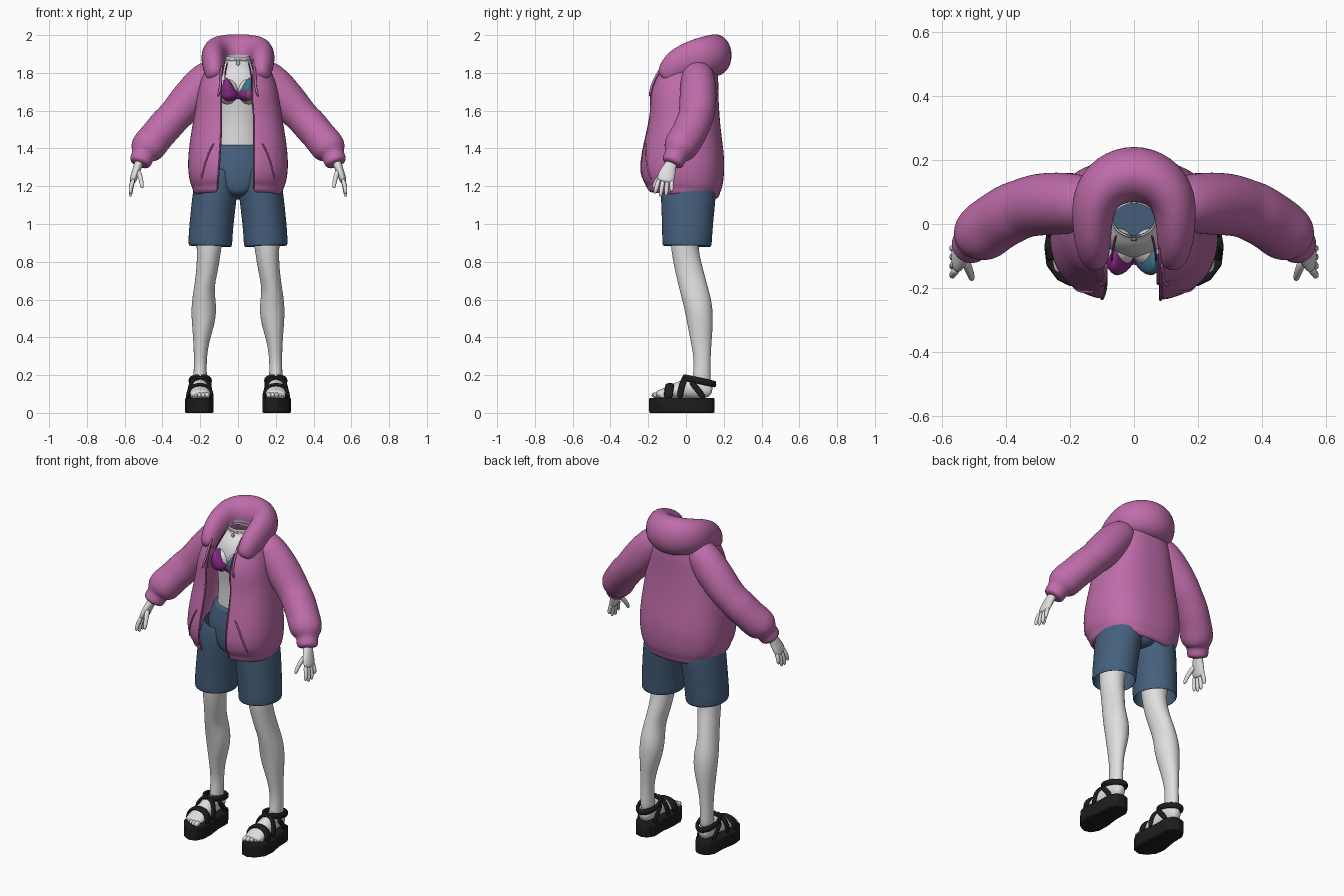
import bpy, bmesh, math
from mathutils import Vector

if "Cube" in bpy.data.objects:
    bpy.data.objects.remove(bpy.data.objects["Cube"])


def material(name, r, g, b):
    m = bpy.data.materials.new(name)
    m.use_nodes = True
    m.diffuse_color = (r, g, b, 1)
    bsdf = next(n for n in m.node_tree.nodes if n.type == 'BSDF_PRINCIPLED')
    bsdf.inputs["Base Color"].default_value = (r, g, b, 1)
    bsdf.inputs["Roughness"].default_value = 0.8
    return m


PINK = material("pink cloth", .52, .15, .40)
DARK = material("dark pink trim", .38, .09, .28)
SKIN = material("pale skin", .74, .74, .74)
BLUE = material("blue denim", .06, .115, .2)
BLACK = material("black rubber", .012, .012, .012)
PURPLE = material("purple swimwear", .26, .025, .25)
TEAL = material("teal patch", .05, .18, .26)
GREY = material("grey metal", .5, .5, .5)
X, Y, Z = Vector((1, 0, 0)), Vector((0, 1, 0)), Vector((0, 0, 1))


def finish(name, bm, mats, mirror=False, thick=0, sub=2):
    """Turn a bmesh into a smooth object with the usual modifiers."""
    bmesh.ops.recalc_face_normals(bm, faces=bm.faces)
    mesh = bpy.data.meshes.new(name)
    bm.to_mesh(mesh)
    bm.free()
    for m in mats:
        mesh.materials.append(m)
    for p in mesh.polygons:
        p.use_smooth = True
    ob = bpy.data.objects.new(name, mesh)
    bpy.context.collection.objects.link(ob)
    if mirror:
        ob.modifiers.new("Mirror", 'MIRROR').use_mirror_merge = False
    if thick:
        s = ob.modifiers.new("Solidify", 'SOLIDIFY')
        s.thickness, s.offset = thick, 0
    if sub:
        s = ob.modifiers.new("Subdivision", 'SUBSURF')
        s.levels = s.render_levels = sub
    return ob


def skin_rings(bm, rings, closed, cap):
    """Bridge rows of points with quads."""
    rows = [[bm.verts.new(p) for p in ring] for ring in rings]
    n = len(rows[0])
    for a, b in zip(rows, rows[1:]):
        for i in range(n if closed else n - 1):
            j = (i + 1) % n
            bm.faces.new((a[i], a[j], b[j], b[i]))
    if cap:
        bm.faces.new(rows[0])
        bm.faces.new(rows[-1])


def tube(name, pts, mat, ref=Y, sides=16, cap=True, **kw):
    """Sweep an ellipse: each point is x, y, z, radius along ref, radius across."""
    cs = [Vector(p[:3]) for p in pts]
    rings = []
    for i, p in enumerate(pts):
        t = (cs[min(i + 1, len(cs) - 1)] - cs[max(i - 1, 0)]).normalized()
        u = (ref - t * ref.dot(t)).normalized()
        v = t.cross(u)
        rings.append([cs[i] + u * p[3] * math.cos(k) + v * p[4] * math.sin(k)
                      for k in (math.tau * s / sides for s in range(sides))])
    bm = bmesh.new()
    skin_rings(bm, rings, True, cap)
    return finish(name, bm, [mat], **kw)


def strap(name, pts, mat, a, b, ref=Y, **kw):
    """Sweep a constant section along a path."""
    return tube(name, [(*p, a, b) for p in pts], mat, ref, sides=8, sub=1, **kw)


def column(name, rows, mat, **kw):
    """Upright form from rows of z, centre x, half width, front y, back y."""
    return tube(name, [(x, (f + b) / 2, z, (b - f) / 2, w) for z, x, w, f, b in rows], mat, **kw)


def ball(name, loc, size, mats, **kw):
    bm = bmesh.new()
    bmesh.ops.create_uvsphere(bm, u_segments=24, v_segments=16, radius=1)
    for v in bm.verts:
        v.co = Vector(loc) + Vector(c * s for c, s in zip(v.co, size))
    return finish(name, bm, mats, sub=0, **kw)


# Torso and neck, open at both ends
column("torso", [(1.34, 0, .13, -.09, .09), (1.42, 0, .125, -.092, .085), (1.52, 0, .115, -.088, .08),
                 (1.62, 0, .125, -.098, .1), (1.7, 0, .135, -.112, .11), (1.77, 0, .135, -.1, .11),
                 (1.82, 0, .105, -.065, .1), (1.85, 0, .068, -.04, .08), (1.89, 0, .065, -.036, .066)],
       SKIN, cap=False)
ball("bust", (.052, -.075, 1.7), (.058, .062, .068), [SKIN], mirror=True)

# Swimwear: triangular cups, the left one patched in teal and pink
for side, label in ((1, "left"), (-1, "right")):
    cup = ball(label + "_swim_cup", (side * .047, -.09, 1.69), (.05, .066, .045), [PURPLE, TEAL, DARK])
    for v in cup.data.vertices:
        k = max(0, (v.co.z - 1.69) / .045)
        v.co.z += .04 * k
        v.co.y -= .025 * k
        v.co.x += (side * .072 - v.co.x) * .6 * k
    for p in cup.data.polygons:
        if side > 0 and p.center.z > 1.7:
            p.material_index = 1
        elif side > 0 and p.center.x > .045:
            p.material_index = 2
strap("swim_straps", [(.07, -.12, 1.765), (.068, -.085, 1.81), (.055, -.03, 1.86)], PURPLE, .004, .004, X, mirror=True)
strap("swim_link", [(-.03, -.14, 1.668), (0, -.115, 1.665), (.03, -.14, 1.668)], PURPLE, .004, .004)

# Necklace
strap("choker", [(.069 * math.sin(k * math.pi / 8), .015 - .056 * math.cos(k * math.pi / 8), 1.868)
                 for k in range(17)], GREY, .006, .004, Z)
ball("pendant", (0, -.049, 1.85), (.01, .005, .014), [GREY])

# Shorts: closed hips and two open legs
column("shorts_hips", [(1.135, 0, .04, -.08, .1), (1.15, 0, .08, -.115, .14), (1.2, 0, .16, -.131, .158),
                       (1.3, 0, .20, -.131, .155), (1.38, 0, .165, -.118, .13), (1.42, 0, .145, -.11, .11),
                       (1.424, 0, .14, -.105, .105)], BLUE)
column("shorts_legs", [(.88, .147, .114, -.124, .134), (.95, .145, .114, -.124, .137), (1.05, .135, .114, -.127, .146),
                       (1.15, .124, .115, -.132, .157), (1.22, .112, .112, -.13, .155), (1.3, .098, .1, -.12, .14)],
       BLUE, cap=False, mirror=True, thick=.01)

# Legs
column("legs", [(1.1, .14, .085, -.09, .09), (.95, .15, .074, -.085, .075), (.86, .154, .065, -.08, .065),
                (.76, .162, .058, -.06, .09), (.66, .181, .053, -.035, .116), (.57, .18, .069, -.012, .142),
                (.48, .183, .064, .005, .146), (.37, .196, .04, .026, .136), (.27, .2, .034, .044, .13),
                (.2, .2, .036, .035, .132), (.14, .2, .036, .03, .13)], SKIN, mirror=True)

# Feet and toes
tube("feet", [(.2, .138, .11, .024, .026), (.2, .11, .12, .038, .045), (.2, .06, .135, .042, .06),
              (.2, 0, .13, .046, .054), (.2, -.07, .112, .054, .038), (.2, -.13, .1, .056, .026),
              (.2, -.158, .096, .048, .02)], SKIN, X, mirror=True)
for i in range(5):
    ball("toe_%d" % i, (.163 + i * .02, -.158 + i * i * .0025, .094), (.014 - i * .001, .024, .015), [SKIN], mirror=True)

# Platform sandals
bm = bmesh.new()
outline = [(.138, .1), (.163, .14), (.2, .152), (.24, .14), (.264, .1), (.266, .02), (.281, -.07), (.274, -.13),
           (.24, -.175), (.198, -.196), (.155, -.185), (.131, -.14), (.129, -.07), (.14, .02)]
base = bm.faces.new([bm.verts.new((x, y, 0)) for x, y in outline])
top = bmesh.ops.extrude_face_region(bm, geom=[base])["geom"]
bmesh.ops.translate(bm, vec=(0, 0, .08), verts=[g for g in top if isinstance(g, bmesh.types.BMVert)])
sole = finish("sandal_soles", bm, [BLACK], mirror=True, sub=0)
bev = sole.modifiers.new("Bevel", 'BEVEL')
bev.width, bev.segments, bev.limit_method = .007, 2, 'ANGLE'
bpy.context.view_layer.objects.active = sole
sole.select_set(True)
bpy.ops.object.shade_smooth_by_angle(angle=math.radians(40))


def arch(name, y, half, height, lean, wide):
    """Band over the foot from one side of the sole to the other."""
    pts = [(.202 + half * math.cos(t), y + lean * math.sin(t), .07 + height * max(0, math.sin(t)) ** .6)
           for t in (math.pi * k / 10 for k in range(11))]
    strap(name, pts, BLACK, wide, .01, Y, mirror=True)


arch("toe_straps", -.095, .066, .08, .01, .026)
arch("instep_straps", -.035, .06, .118, .03, .018)
strap("ankle_straps", [(.2 + .053 * math.sin(t), .07 - .083 * math.cos(t), .17 + .018 * math.cos(t))
                       for t in (math.tau * k / 16 for k in range(17))], BLACK, .019, .011, Z, mirror=True)
for x, label in ((.148, "inner"), (.252, "outer")):
    strap(label + "_side_straps", [(x, .1, .07), (x, .07, .115), (x, .02, .17)], BLACK, .017, .01, Y, mirror=True)

# Hoodie body: rows of z, half width, front y, back y
ROWS = [(1.15, .215, -.19, .155), (1.165, .232, -.208, .172), (1.19, .234, -.21, .175), (1.215, .25, -.232, .19),
        (1.3, .262, -.243, .2), (1.4, .255, -.228, .192), (1.5, .24, -.205, .178), (1.6, .222, -.188, .17),
        (1.68, .21, -.19, .166), (1.75, .195, -.17, .166), (1.82, .168, -.135, .162), (1.88, .12, -.085, .14)]
E = .8


def jacket_point(x, z, out=0):
    """Point on the hoodie front at a given x and height."""
    lo, hi = next((a, b) for a, b in zip(ROWS, ROWS[1:]) if z <= b[0])
    k = (z - lo[0]) / (hi[0] - lo[0])
    w, f, b = (p + (q - p) * k for p, q in zip(lo[1:], hi[1:]))
    y = (f + b) / 2 - (b - f) / 2 * (1 - (abs(x) / w) ** (2 / E)) ** (E / 2)
    return (x, y - out, z + sag(y, z))


def edge(side, z):
    """Open front edge of the hoodie."""
    return (.075 + .008 * (z < 1.6)) if side > 0 else -(.088 + .06 * max(0, 1.5 - z))


def sag(y, z):
    """The hem hangs lower behind than in front."""
    return -.1 * y * max(0, min(1, (1.3 - z) / .1))


def power(v):
    return math.copysign(abs(v) ** E, v)


rings = []
for z, w, f, b in ROWS:
    start = math.asin((edge(1, z) / w) ** (1 / E))
    end = math.tau - math.asin((-edge(-1, z) / w) ** (1 / E))
    angles = [start + (end - start) * k / 36 for k in range(37)]
    ys = [(f + b) / 2 - (b - f) / 2 * power(math.cos(t)) for t in angles]
    rings.append([(w * power(math.sin(t)), y, z + sag(y, z)) for t, y in zip(angles, ys)])
bm = bmesh.new()
skin_rings(bm, rings, False, False)
finish("hoodie_body", bm, [PINK], thick=.012)

# Zip edges, pocket seams and drawstrings
for side, label in ((1, "left"), (-1, "right")):
    heights = [1.16 + .04 * k for k in range(17)]
    strap(label + "_zip", [jacket_point(edge(side, z), z) for z in heights], DARK, .005, .008, X)
    seam = [(.125, 1.43), (.145, 1.4), (.168, 1.34), (.185, 1.28), (.195, 1.22)]
    strap(label + "_pocket_seam", [jacket_point(side * x, z, .006) for x, z in seam], PINK, .005, .006, X)
    cord = [(.085, 1.84), (.092, 1.79), (.09, 1.73), (.108, 1.67)]
    strap(label + "_drawstring", [jacket_point(side * x, z, .018) for x, z in cord], PINK, .007, .007, X)

# Hood lying round the neck, deepest behind
half = [(.12, -.118, 1.765, .045, .038), (.126, -.09, 1.805, .068, .05), (.13, -.045, 1.845, .085, .06),
        (.131, .02, 1.875, .092, .065), (.122, .085, 1.89, .102, .078), (.075, .14, 1.895, .11, .09)]
hood = half + [(0, .162, 1.893, .115, .095)] + [(-p[0], *p[1:]) for p in reversed(half)]
tube("hood", hood, PINK, Z)

# Sleeves with puffed ends and cuffs
tube("sleeves", [(.10, .06, 1.81, .075, .07), (.15, .063, 1.785, .09, .095), (.22, .065, 1.705, .1, .104),
                 (.3, .062, 1.61, .1, .098), (.345, .05, 1.56, .094, .09), (.38, .037, 1.525, .097, .095),
                 (.43, .008, 1.465, .094, .09), (.472, -.025, 1.415, .096, .096), (.494, -.043, 1.383, .082, .086),
                 (.502, -.052, 1.365, .06, .06), (.513, -.066, 1.338, .062, .062), (.523, -.077, 1.312, .056, .055)],
     PINK, mirror=True)

# Hands
tube("hands", [(.505, -.05, 1.37, .03, .026), (.525, -.078, 1.32, .03, .024), (.538, -.093, 1.285, .041, .022),
               (.552, -.107, 1.245, .048, .02), (.56, -.112, 1.218, .04, .016)], SKIN, mirror=True)
for i, drop in enumerate((.058, .082, .085, .068)):
    y, tip = -.076 - i * .022, -.076 - i * .03
    tube("finger_%d" % i, [(.552, y, 1.24, .013, .013), (.567, (y + tip) / 2, 1.235 - drop / 2, .013, .013),
                           (.57, tip, 1.226 - drop, .01, .01)], SKIN, sides=8, mirror=True)
tube("thumbs", [(.53, -.11, 1.285, .018, .016), (.518, -.14, 1.25, .015, .014), (.51, -.16, 1.22, .013, .012),
                (.507, -.175, 1.188, .01, .01)], SKIN, sides=8, mirror=True)
